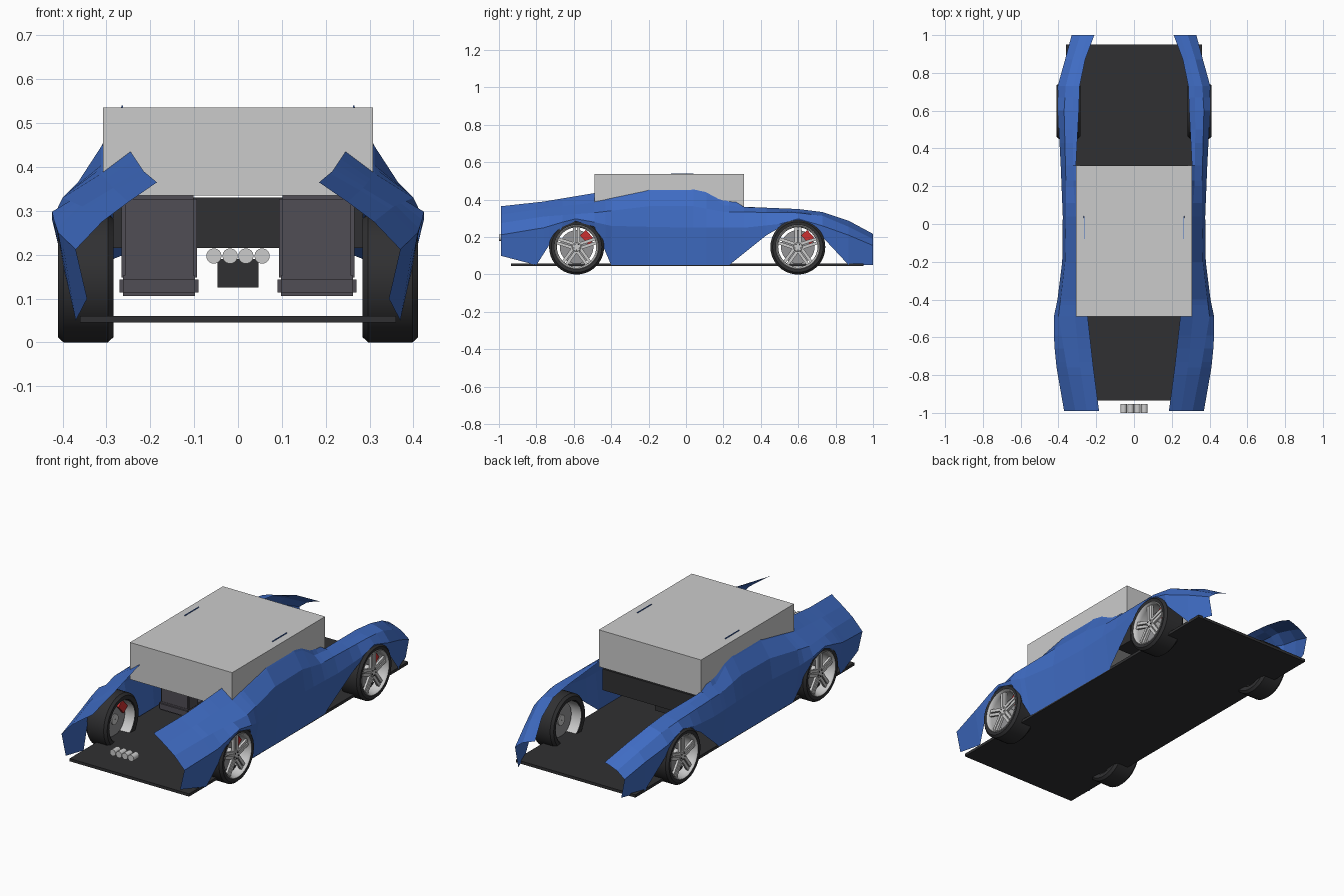
import bpy, bmesh, math
from mathutils import Matrix, Vector

if "Cube" in bpy.data.objects:
    bpy.data.objects.remove(bpy.data.objects["Cube"])

def mat(name, c):
    m = bpy.data.materials.new(name)
    m.diffuse_color = (*c, 1)
    m.use_nodes = True
    m.node_tree.nodes["Principled BSDF"].inputs["Base Color"].default_value = m.diffuse_color
    return m

BLUE = mat("blue_paint", (0.05, 0.15, 0.55))
BLACK = mat("black", (0.03, 0.03, 0.032))
SEAT = mat("seat_grey", (0.08, 0.075, 0.09))
RED = mat("red", (0.6, 0.03, 0.03))
METAL = mat("metal", (0.6, 0.6, 0.62))
DISC = mat("disc_grey", (0.3, 0.3, 0.31))

def finish(name, bm, m=None, mirror=False, smooth=False):
    me = bpy.data.meshes.new(name)
    bm.to_mesh(me)
    bm.free()
    ob = bpy.data.objects.new(name, me)
    bpy.context.collection.objects.link(ob)
    if m:
        me.materials.append(m)
    if smooth:
        me.shade_smooth()
        bpy.context.view_layer.objects.active = ob
        bpy.ops.object.select_all(action='DESELECT')
        ob.select_set(True)
        bpy.ops.object.shade_smooth_by_angle(angle=math.radians(35))
    if mirror:
        ob.modifiers.new("Mirror", 'MIRROR').use_mirror_merge = False
    return ob

def add_box(bm, lo, hi, rot=None):
    lo, hi = Vector(lo), Vector(hi)
    M = Matrix.Translation((lo + hi) / 2) @ Matrix.Diagonal((*(hi - lo), 1))
    bmesh.ops.create_cube(bm, size=1, matrix=(rot @ M) if rot else M)

def box(name, lo, hi, m=None, mirror=False, bevel=0):
    bm = bmesh.new()
    add_box(bm, lo, hi)
    if bevel:
        bmesh.ops.bevel(bm, geom=bm.edges[:], offset=bevel, segments=2, affect='EDGES')
    return finish(name, bm, m, mirror)

def lathe(name, profile, y, z, m, closed=False, n=40):
    # revolve (x, radius) points about an axle parallel to x
    bm = bmesh.new()
    rings = [[bm.verts.new((x, y + r * math.cos(2 * math.pi * i / n), z + r * math.sin(2 * math.pi * i / n)))
              for i in range(n)] for x, r in profile]
    pairs = list(zip(rings, rings[1:])) + ([(rings[-1], rings[0])] if closed else [])
    for a, b in pairs:
        for i in range(n):
            j = (i + 1) % n
            bm.faces.new((a[i], a[j], b[j], b[i]))
    bmesh.ops.recalc_face_normals(bm, faces=bm.faces)
    return finish(name, bm, m, True, True)

# Body side: long rails (y, x, z) from inner edge down to sill, lofted
inner = [(-.99, .185, .365), (-.76, .215, .39), (-.49, .245, .435), (-.2, .26, .515), (-.08, .265, .539),
         (.04, .265, .539), (.15, .285, .46), (.31, .307, .362), (.6, .292, .35), (.8, .285, .325), (1, .21, .217)]
upper = [(-.99, .25, .32), (-.76, .285, .352), (-.49, .312, .385), (-.2, .313, .445), (.04, .313, .445),
         (.11, .313, .43), (.2, .32, .37), (.5, .325, .345), (.76, .32, .325), (1, .245, .206)]
shoulder = [(-.99, .31, .275), (-.76, .355, .31), (-.49, .40, .33), (-.2, .365, .365), (.04, .36, .365),
            (.2, .36, .335), (.6, .37, .33), (.76, .36, .31), (1, .285, .19)]
waist = [(-.99, .37, .212), (-.76, .41, .25), (-.66, .42, .28), (-.59, .424, .298), (-.49, .424, .28),
         (-.4, .405, .26), (-.2, .38, .255), (.04, .377, .25), (.31, .388, .25), (.5, .398, .27),
         (.6, .402, .298), (.73, .404, .26), (.87, .365, .21), (1, .33, .155)]
sill = [(-.99, .344, .10), (-.80, .37, .05), (-.73, .395, .16), (-.66, .413, .255), (-.59, .42, .285),
        (-.49, .416, .255), (-.43, .385, .12), (-.40, .365, .05), (.23, .36, .05), (.43, .39, .21),
        (.5, .396, .25), (.6, .40, .282), (.67, .40, .255), (.73, .393, .20), (.87, .36, .05), (1, .31, .05)]

def sample(rail, y):
    for a, b in zip(rail, rail[1:]):
        if a[0] <= y <= b[0]:
            t = (y - a[0]) / (b[0] - a[0])
            return (a[1] + t * (b[1] - a[1]), y, a[2] + t * (b[2] - a[2]))

stations = sorted({p[0] for p in sill} | {-.76, -.2, .04, .11, .2, .31})
bm = bmesh.new()
cols = [[bm.verts.new(sample(r, y)) for r in (inner, upper, shoulder, waist, sill)] for y in stations]
for a, b in zip(cols, cols[1:]):
    for i in range(4):
        bm.faces.new((a[i], a[i + 1], b[i + 1], b[i]))
finish("body_side_panels", bm, BLUE, True)

# Floor, cabin block, dashboard, console
box("floor_pan", (-.36, -.935, .045), (.36, .95, .06), BLACK)
box("cabin_block", (-.308, -.49, .335), (.308, .31, .536))
box("dashboard", (-.285, .2, .215), (.285, .312, .33), BLACK)
box("centre_console", (-.047, -.1, .125), (.047, .2, .19), BLACK)

# Roof edge slivers
box("roof_edge_trim", (.262, -.08, .53), (.266, .04, .54), BLUE, True)

# Seats
box("seat_cushion", (.09, -.3, .106), (.27, .1, .152), SEAT, True, .008)
box("seat_back", (.094, -.29, .14), (.266, -.2, .335), SEAT, True, .008)

# Exhaust pipes
bm = bmesh.new()
for x in (-.055, -.018, .018, .055):
    bmesh.ops.create_cone(bm, cap_ends=True, segments=16, radius1=.0175, radius2=.0175, depth=.047,
                          matrix=Matrix.Translation((x, -.9765, .197)) @ Matrix.Rotation(math.pi / 2, 4, 'X'))
finish("exhaust_pipes", bm, METAL, smooth=True)

# Wheels
Z = .147
for tag, y in (("front", -.585), ("rear", .598)):
    lathe(tag + "_tyre", [(.287, .113), (.284, .135), (.297, .147), (.398, .147), (.411, .135), (.408, .113)],
          y, Z, BLACK, True)
    lathe(tag + "_rim", [(.408, .119), (.411, .115), (.405, .109), (.385, .105), (.29, .108)], y, Z, METAL)
    lathe(tag + "_hub", [(.33, .001), (.33, .028), (.395, .028), (.40, .022), (.40, .001)], y, Z, METAL)
    lathe(tag + "_brake_disc", [(.335, .02), (.335, .09), (.345, .09), (.345, .02)], y, Z, DISC, True)
    # five paired spokes
    bm = bmesh.new()
    for k in range(5):
        for s in (-.011, .011):
            R = Matrix.Translation((0, y, Z)) @ Matrix.Rotation(k * 2 * math.pi / 5, 4, 'X')
            add_box(bm, (.385, s - .008, .018), (.398, s + .008, .112), R)
    finish(tag + "_spokes", bm, METAL, True)
    # wheel bolts
    bm = bmesh.new()
    for k in range(5):
        R = Matrix.Translation((0, y, Z)) @ Matrix.Rotation((k + .5) * 2 * math.pi / 5, 4, 'X')
        add_box(bm, (.398, -.003, .013), (.403, .003, .019), R)
    finish(tag + "_wheel_bolts", bm, BLACK, True)
    # brake caliper
    bm = bmesh.new()
    R = Matrix.Translation((0, y, Z)) @ Matrix.Rotation(math.radians(-48), 4, 'X')
    add_box(bm, (.322, -.034, .055), (.365, .034, .098), R)
    finish(tag + "_brake_caliper", bm, RED, True)
